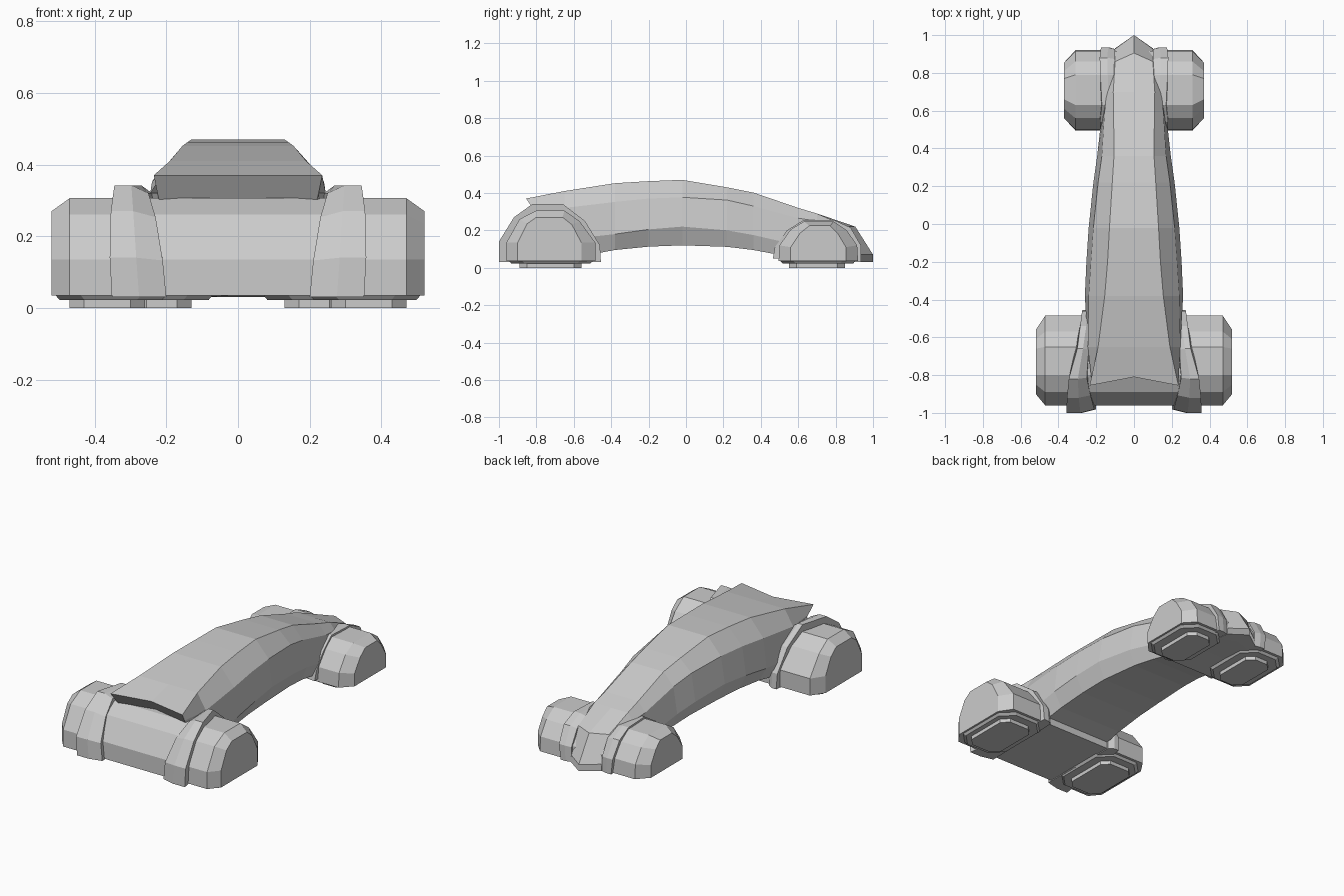
import bpy, bmesh
from mathutils import Vector

if "Cube" in bpy.data.objects:
    bpy.data.objects.remove(bpy.data.objects["Cube"])


def loft(name, rings, mirror=False):
    """Skin closed rings of equal length and cap both ends."""
    bm = bmesh.new()
    rows = [[bm.verts.new(p) for p in ring] for ring in rings]
    n = len(rows[0])
    for a, b in zip(rows, rows[1:]):
        for i in range(n):
            j = (i + 1) % n
            bm.faces.new((a[i], a[j], b[j], b[i]))
    bm.faces.new(rows[0])
    bm.faces.new(rows[-1])
    bmesh.ops.recalc_face_normals(bm, faces=bm.faces)
    mesh = bpy.data.meshes.new(name)
    bm.to_mesh(mesh)
    bm.free()
    ob = bpy.data.objects.new(name, mesh)
    bpy.context.collection.objects.link(ob)
    if mirror:
        mod = ob.modifiers.new("Mirror", 'MIRROR')
        mod.use_mirror_merge = False
    return ob


def pod_axle(name, full, inset, x_shoulder, x_face):
    """Full-width rounded bar whose ends are chamfered pods."""
    spec = [(-x_face, inset), (-x_shoulder, full), (x_shoulder, full), (x_face, inset)]
    return loft(name, [[(x, y, z) for y, z in prof] for x, prof in spec])


def fender(name, stations, y_mid, shrink):
    """Arched collar: inner edge, ridge and outer edge follow the stations."""
    inner, ridge, outer = [], [], []
    for y, z, xi, xo in stations:
        inner.append((xi, y_mid + (y - y_mid) * shrink, 0.03 + (z - 0.03) * shrink))
        ridge.append((xi + (xo - xi) * 0.5, y, z))
        outer.append((xo, y, z))
    return loft(name, [inner, ridge, outer], mirror=True)


def octagon(x0, x1, y0, y1, c, z):
    return [(x0 + c, y0, z), (x1 - c, y0, z), (x1, y0 + c, z), (x1, y1 - c, z),
            (x1 - c, y1, z), (x0 + c, y1, z), (x0, y1 - c, z), (x0, y0 + c, z)]


def plate(name, x0, x1, y0, y1, c, z0, z1, taper=0.0):
    t = taper
    return loft(name, [octagon(x0 + t, x1 - t, y0 + t, y1 - t, c, z0),
                       octagon(x0, x1, y0, y1, c, z1)], mirror=True)


# Arched body: y, centre offset in y, slant, then (x, z) of four corners
sections = [
    (-0.855, 0.045, 0.7, (.235, .37), (.225, .32), (.20, .22), (.18, .06)),
    (-0.65, 0, 0, (.19, .41), (.245, .32), (.245, .15), (.22, .045)),
    (-0.38, 0, 0, (.155, .452), (.24, .352), (.26, .18), (.21, .095)),
    (-0.20, 0, 0, (.14, .463), (.228, .37), (.252, .205), (.205, .113)),
    (-0.02, 0, 0, (.13, .47), (.215, .377), (.24, .22), (.20, .12)),
    (0.22, 0, 0, (.115, .43), (.19, .362), (.215, .20), (.18, .112)),
    (0.36, 0, 0, (.106, .402), (.17, .33), (.195, .175), (.165, .095)),
    (0.60, 0, 0, (.108, .32), (.155, .265), (.168, .12), (.15, .05)),
    (0.70, 0, 0, (.11, .29), (.145, .25), (.155, .10), (.14, .035)),
    (0.86, .045, 0, (.10, .22), (.11, .20), (.115, .10), (.11, .03)),
    (0.93, .07, 0, (.095, .07), (.10, .06), (.10, .045), (.10, .03)),
]
rings = []
for y, dc, slant, *pts in sections:
    side = [(x, y + slant * (pts[0][1] - z), z) for x, z in pts]
    left = [(-x, yy, z) for x, yy, z in reversed(side)]
    top, low = side[0], side[-1]
    rings.append([(0, top[1] + dc, top[2])] + side + [(0, low[1] + dc, low[2])] + left)
loft("arched_body", rings)

# Pods at both ends, each pair joined by a solid bar
pod_axle("front_pods",
         [(-.96, .035), (-.96, .135), (-.89, .26), (-.80, .306), (-.65, .306),
          (-.57, .25), (-.485, .135), (-.485, .035)],
         [(-.90, .035), (-.90, .135), (-.85, .235), (-.80, .27), (-.66, .27),
          (-.61, .23), (-.56, .135), (-.56, .035)], .47, .52)
pod_axle("rear_pods",
         [(.495, .035), (.50, .12), (.56, .205), (.63, .247), (.79, .247),
          (.86, .20), (.915, .12), (.92, .035)],
         [(.56, .035), (.56, .11), (.61, .185), (.66, .225), (.77, .225),
          (.81, .185), (.855, .11), (.855, .035)], .31, .37)

# Collars between the body and the pods
fender("front_fender",
       [(-1.0, .03, .20, .352), (-1.0, .14, .21, .358), (-.92, .27, .23, .355),
        (-.82, .342, .25, .345), (-.66, .342, .24, .30), (-.54, .25, .22, .285),
        (-.46, .12, .21, .275), (-.455, .03, .21, .27)], -.73, 0.93)
fender("rear_fender",
       [(.935, .03, .10, .165), (.935, .12, .10, .175), (.88, .215, .10, .182),
        (.79, .256, .10, .178), (.63, .256, .10, .17), (.54, .20, .10, .18),
        (.475, .11, .12, .18), (.465, .05, .12, .175)], .71, 0.96)

# Sole rims and foot pads
plate("front_sole", .20, .51, -.945, -.50, .07, .022, .036, .012)
plate("rear_sole", .07, .36, .505, .905, .07, .022, .036, .012)
plate("front_foot", .26, .47, -.89, -.56, .04, 0, .03)
plate("rear_foot", .13, .295, .55, .85, .04, 0, .03)
